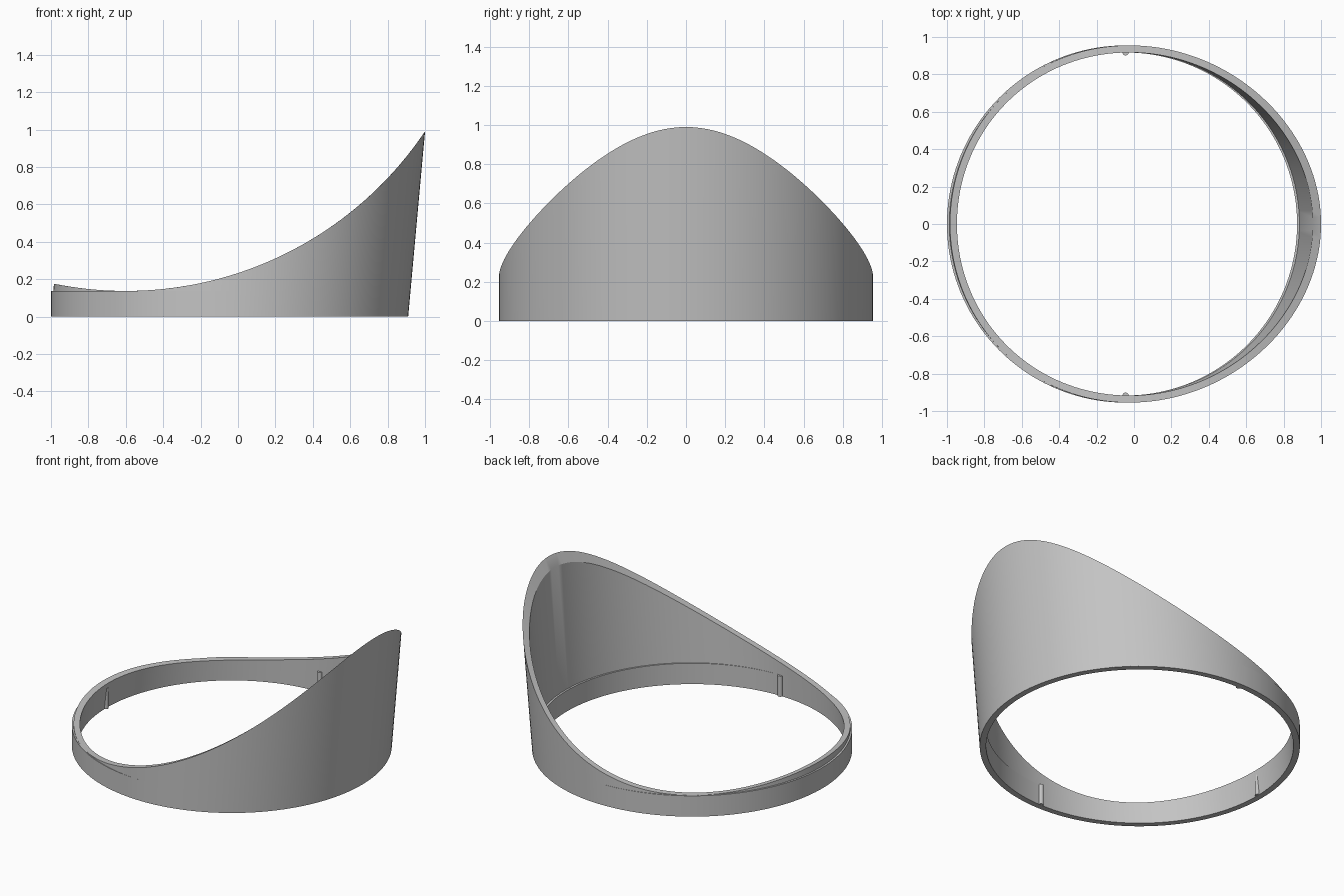
import bpy
import bmesh
from math import cos, sin, pi, sqrt, radians

if "Cube" in bpy.data.objects:
    bpy.data.objects.remove(bpy.data.objects["Cube"], do_unlink=True)

CENTRE_X = -0.045
OUTER, INNER = 0.955, 0.917
BAND_TOP = 0.137
LEAN = 0.091            # sideways drift of the leaning wall per unit of height
ARC_X, ARC_R = -0.6, 1.927
SEGMENTS = 160

grey = bpy.data.materials.new("plain grey")
grey.use_nodes = True
colour = (0.55, 0.55, 0.55, 1)
grey.diffuse_color = colour
grey.node_tree.nodes["Principled BSDF"].inputs["Base Color"].default_value = colour


def finish(name, bm):
    bmesh.ops.recalc_face_normals(bm, faces=bm.faces)
    mesh = bpy.data.meshes.new(name)
    bm.to_mesh(mesh)
    bm.free()
    mesh.materials.append(grey)
    obj = bpy.data.objects.new(name, mesh)
    bpy.context.collection.objects.link(obj)
    bpy.ops.object.select_all(action="DESELECT")
    obj.select_set(True)
    bpy.context.view_layer.objects.active = obj
    bpy.ops.object.shade_smooth_by_angle(angle=radians(30))


def tube(name, lean, base, top_height):
    """Hollow tube whose rim height is a function of x."""
    bm = bmesh.new()
    loops = []
    for i in range(SEGMENTS):
        a = 2 * pi * i / SEGMENTS
        loop = []
        for radius, at_top in ((OUTER, 0), (OUTER, 1), (INNER, 1), (INNER, 0)):
            x, z = CENTRE_X + radius * cos(a), base
            if at_top:
                for _ in range(20):
                    z = top_height(x + lean * z)
            loop.append(bm.verts.new((x + lean * z, radius * sin(a), z)))
        loops.append(loop)
    for i, loop in enumerate(loops):
        following = loops[(i + 1) % SEGMENTS]
        for j in range(4):
            k = (j + 1) % 4
            bm.faces.new((loop[j], following[j], following[k], loop[k]))
    finish(name, bm)


def swept_rim(x):
    return BAND_TOP + ARC_R - sqrt(ARC_R ** 2 - (x - ARC_X) ** 2)


# Straight base band and the leaning wall with its concave rim
tube("base_band", 0, 0, lambda x: BAND_TOP)
tube("leaning_wall", LEAN, 0.001, swept_rim)

# Small upright locating ribs on the inside of the band
for name, angle in (("front_rib", -pi / 2), ("back_rib", pi / 2), ("right_rib", pi)):
    bm = bmesh.new()
    bmesh.ops.create_cone(bm, cap_ends=True, segments=20, radius1=0.016,
                          radius2=0.016, depth=BAND_TOP - 0.002)
    bmesh.ops.translate(bm, verts=bm.verts, vec=(
        CENTRE_X + INNER * cos(angle), INNER * sin(angle), BAND_TOP / 2))
    finish(name, bm)
